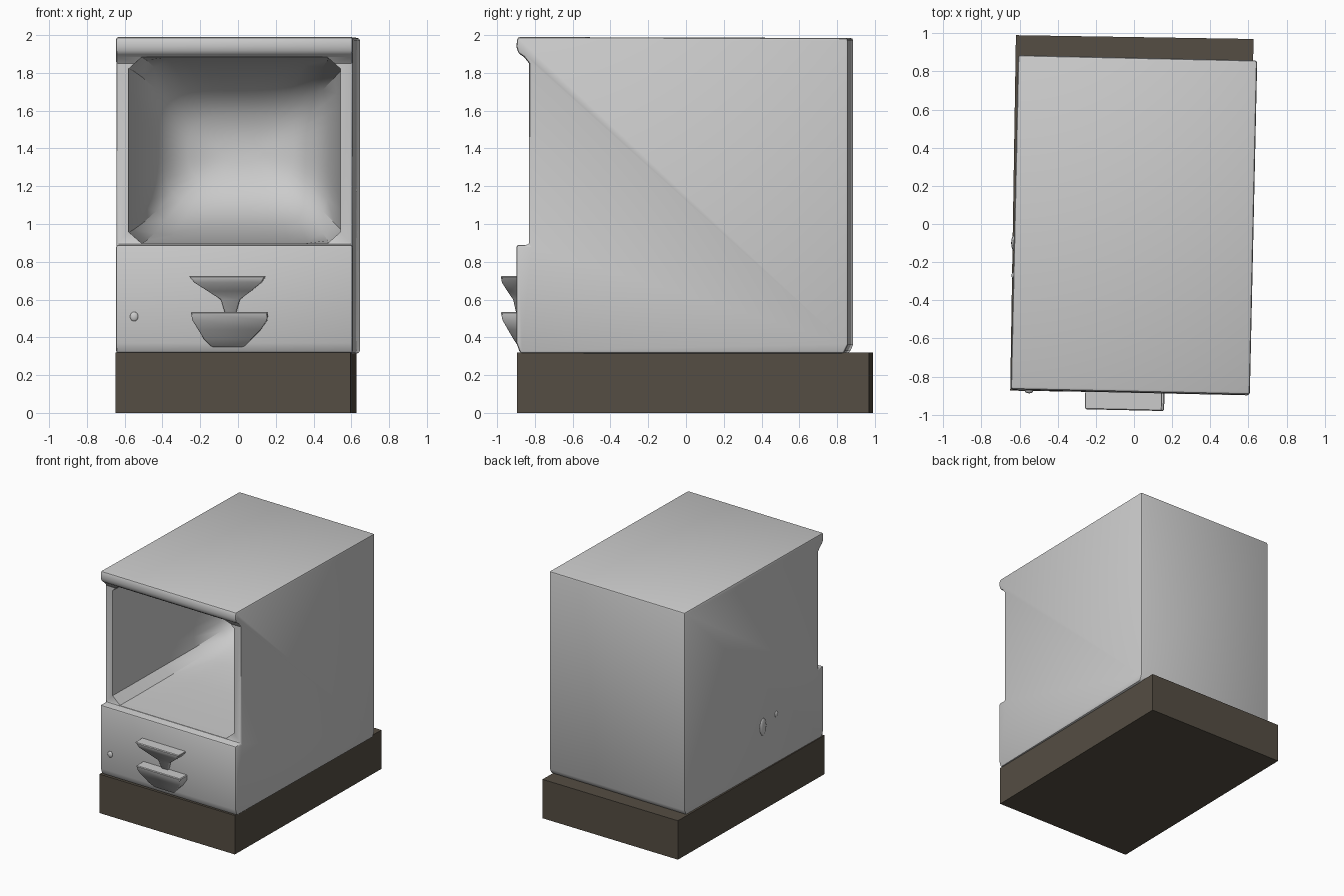
import bpy, bmesh, math

if "Cube" in bpy.data.objects:
    bpy.data.objects.remove(bpy.data.objects["Cube"], do_unlink=True)

YAW = -0.022  # the cabinet stands slightly turned


def material(name, rgb):
    m = bpy.data.materials.new(name)
    m.use_nodes = True
    col = (*rgb, 1)
    m.diffuse_color = col
    bsdf = m.node_tree.nodes["Principled BSDF"]
    bsdf.inputs["Base Color"].default_value = col
    bsdf.inputs["Roughness"].default_value = 0.8
    return m


GREY = material("light grey", (0.6, 0.6, 0.6))
BROWN = material("dark brown", (0.09, 0.075, 0.056))


def loft(name, rings, mat, yaw=YAW):
    """Join equal-length rings of points into a closed solid."""
    bm = bmesh.new()
    rows = [[bm.verts.new(p) for p in ring] for ring in rings]
    n = len(rows[0])
    for a, b in zip(rows, rows[1:]):
        for i in range(n):
            j = (i + 1) % n
            bm.faces.new((a[i], a[j], b[j], b[i]))
    bm.faces.new(rows[0])
    bm.faces.new(rows[-1])
    bmesh.ops.recalc_face_normals(bm, faces=bm.faces)
    me = bpy.data.meshes.new(name)
    bm.to_mesh(me)
    bm.free()
    me.materials.append(mat)
    ob = bpy.data.objects.new(name, me)
    ob.rotation_euler.z = yaw
    bpy.context.collection.objects.link(ob)
    return ob


def activate(ob):
    bpy.ops.object.select_all(action='DESELECT')
    ob.select_set(True)
    bpy.context.view_layer.objects.active = ob


def bevel(ob, width, segments=2):
    m = ob.modifiers.new("Bevel", 'BEVEL')
    m.width, m.segments = width, segments
    m.limit_method, m.angle_limit = 'ANGLE', math.radians(40)
    activate(ob)
    bpy.ops.object.modifier_apply(modifier=m.name)


def rect(x0, x1, y0, y1, z):
    return [(x0, y0, z), (x1, y0, z), (x1, y1, z), (x0, y1, z)]


# Plinth
loft("plinth", [rect(-0.635, 0.611, -0.884, 0.98, z) for z in (0, 0.32)],
     BROWN, -0.016)

# Cabinet body: side profile with drawer step and top lip, extruded across
profile = [(-0.865, 0.315), (-0.885, 0.37), (-0.885, 0.89), (-0.817, 0.89),
           (-0.817, 1.85), (-0.845, 1.885), (-0.875, 1.905), (-0.885, 1.94),
           (-0.88, 1.99), (0.872, 1.985), (0.872, 0.36), (0.85, 0.315)]
body = loft("cabinet_body", [[(x, y, z) for y, z in profile]
                             for x in (-0.627, 0.627)], GREY)
bevel(body, 0.014)


# Cavity: squarish mouth that narrows to a rounded bowl at the back
def cavity_ring(y, hw, z0, z1, power, n=48):
    pts = []
    for i in range(n):
        t = 2 * math.pi * (i + 0.5) / n
        c, s = math.cos(t), math.sin(t)
        r = (abs(c) ** power + abs(s) ** power) ** (-1 / power)
        pts.append((hw * c * r, y, (z0 + z1) / 2 + (z1 - z0) / 2 * s * r))
    return pts


cutter = loft("cavity_cutter", [cavity_ring(*r) for r in (
    (-1.0, 0.562, 0.896, 1.885, 40), (-0.6, 0.56, 0.898, 1.88, 30),
    (-0.2, 0.55, 0.91, 1.87, 18), (0.15, 0.52, 0.94, 1.84, 10),
    (0.4, 0.47, 1.0, 1.78, 6), (0.56, 0.4, 1.09, 1.7, 4),
    (0.65, 0.28, 1.2, 1.58, 3), (0.68, 0.12, 1.32, 1.46, 2))], GREY)
cutter.hide_render = True
cut = body.modifiers.new("Cavity", 'BOOLEAN')
cut.operation, cut.solver, cut.object = 'DIFFERENCE', 'EXACT', cutter
activate(body)
bpy.ops.object.modifier_apply(modifier=cut.name)
bpy.data.objects.remove(cutter, do_unlink=True)
activate(body)
bpy.ops.object.shade_smooth_by_angle(angle=math.radians(35))

# Drawer pull: two flared ledges tapering down into the drawer front
for name, steps in (
        ("upper_pull", ((-0.24, 0.17, -0.978, 0.725), (-0.21, 0.145, -0.972, 0.69),
                        (-0.14, 0.09, -0.945, 0.645), (-0.07, 0.03, -0.915, 0.6),
                        (-0.05, 0.01, -0.9, 0.53))),
        ("lower_pull", ((-0.23, 0.18, -0.978, 0.535), (-0.22, 0.175, -0.968, 0.49),
                        (-0.19, 0.14, -0.94, 0.44), (-0.16, 0.09, -0.912, 0.39),
                        (-0.12, 0.05, -0.886, 0.35)))):
    pull = loft(name, [rect(a, b, y, -0.87, z) for a, b, y, z in steps], GREY)
    bevel(pull, 0.006, 1)
    bpy.ops.object.shade_smooth_by_angle(angle=math.radians(40))

# Small raised dents on the drawer front and right side
for name, loc, size in (("drawer_nub", (-0.55, -0.876, 0.51), (0.022, 0.012, 0.025)),
                        ("side_bump", (-0.63, -0.1, 0.68), (0.014, 0.04, 0.07)),
                        ("side_bump_small", (-0.63, -0.27, 0.72), (0.012, 0.02, 0.025))):
    bpy.ops.mesh.primitive_uv_sphere_add(segments=16, ring_count=8, location=loc)
    nub = bpy.context.object
    nub.name = name
    nub.scale = size
    nub.data.materials.append(GREY)
    bpy.ops.object.shade_smooth()
